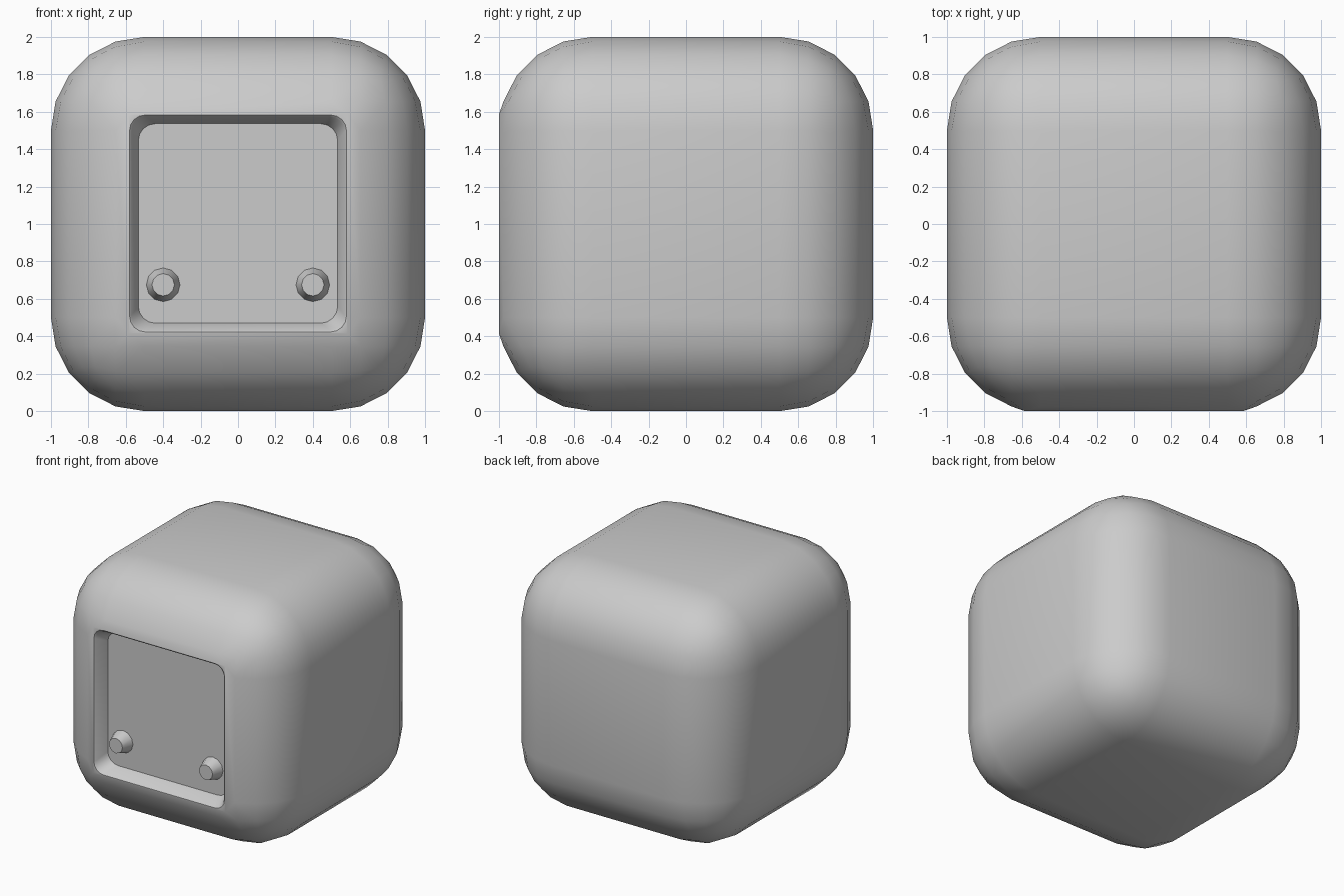
import bpy, bmesh
from math import radians, sin, cos, pi

if "Cube" in bpy.data.objects:
    bpy.data.objects.remove(bpy.data.objects["Cube"])


def new_object(name, bm):
    bmesh.ops.recalc_face_normals(bm, faces=bm.faces[:])
    mesh = bpy.data.meshes.new(name)
    bm.to_mesh(mesh)
    bm.free()
    ob = bpy.data.objects.new(name, mesh)
    bpy.context.collection.objects.link(ob)
    return ob


def smooth(ob, angle=30):
    bpy.ops.object.select_all(action='DESELECT')
    ob.select_set(True)
    bpy.context.view_layer.objects.active = ob
    bpy.ops.object.shade_smooth_by_angle(angle=radians(angle))


def rounded_loop(bm, half, radius, y, steps=4):
    verts = []
    for q, (sx, sz) in enumerate([(1, 1), (-1, 1), (-1, -1), (1, -1)]):
        for i in range(steps + 1):
            a = (q + i / steps) * pi / 2
            verts.append(bm.verts.new((sx * (half - radius) + radius * cos(a), y,
                                       1.003 + sz * (half - radius) + radius * sin(a))))
    return verts


# Body: cube with wide five-segment rounding
bm = bmesh.new()
bmesh.ops.create_cube(bm, size=2)
bmesh.ops.bevel(bm, geom=bm.edges[:], offset=0.5, segments=5, profile=0.5, affect='EDGES')
# Widen the flat front so it carries the window rim
for v in bm.verts:
    if v.co.y < -0.999:
        v.co.x *= 0.585 / 0.5
        v.co.z *= 0.585 / 0.5
    v.co.z += 1
body = new_object("body", bm)

# Cutter: tapered rounded square with a small chamfer at the rim
bm = bmesh.new()
loops = [rounded_loop(bm, h, r, y) for h, r, y in
         [(0.59, 0.09, -1.01), (0.57, 0.08, -0.99), (0.533, 0.09, -0.89)]]
for a, b in zip(loops, loops[1:]):
    for i in range(len(a)):
        j = (i + 1) % len(a)
        bm.faces.new((a[i], a[j], b[j], b[i]))
bm.faces.new(loops[0])
bm.faces.new(loops[-1])
cutter = new_object("window_cutter", bm)
cutter.hide_render = True

# Recessed window
bpy.context.view_layer.objects.active = body
mod = body.modifiers.new("window", 'BOOLEAN')
mod.operation = 'DIFFERENCE'
mod.solver = 'EXACT'
mod.object = cutter
bpy.ops.object.modifier_apply(modifier=mod.name)
bpy.data.objects.remove(cutter)
smooth(body)

# Two tapered knobs
for side, x in (("left", -0.4), ("right", 0.4)):
    bpy.ops.mesh.primitive_cone_add(vertices=12, radius1=0.09, radius2=0.06, depth=0.09,
                                    location=(x, -0.935, 0.675), rotation=(pi / 2, 0, 0))
    knob = bpy.context.object
    knob.name = side + "_knob"
    smooth(knob, 35)
